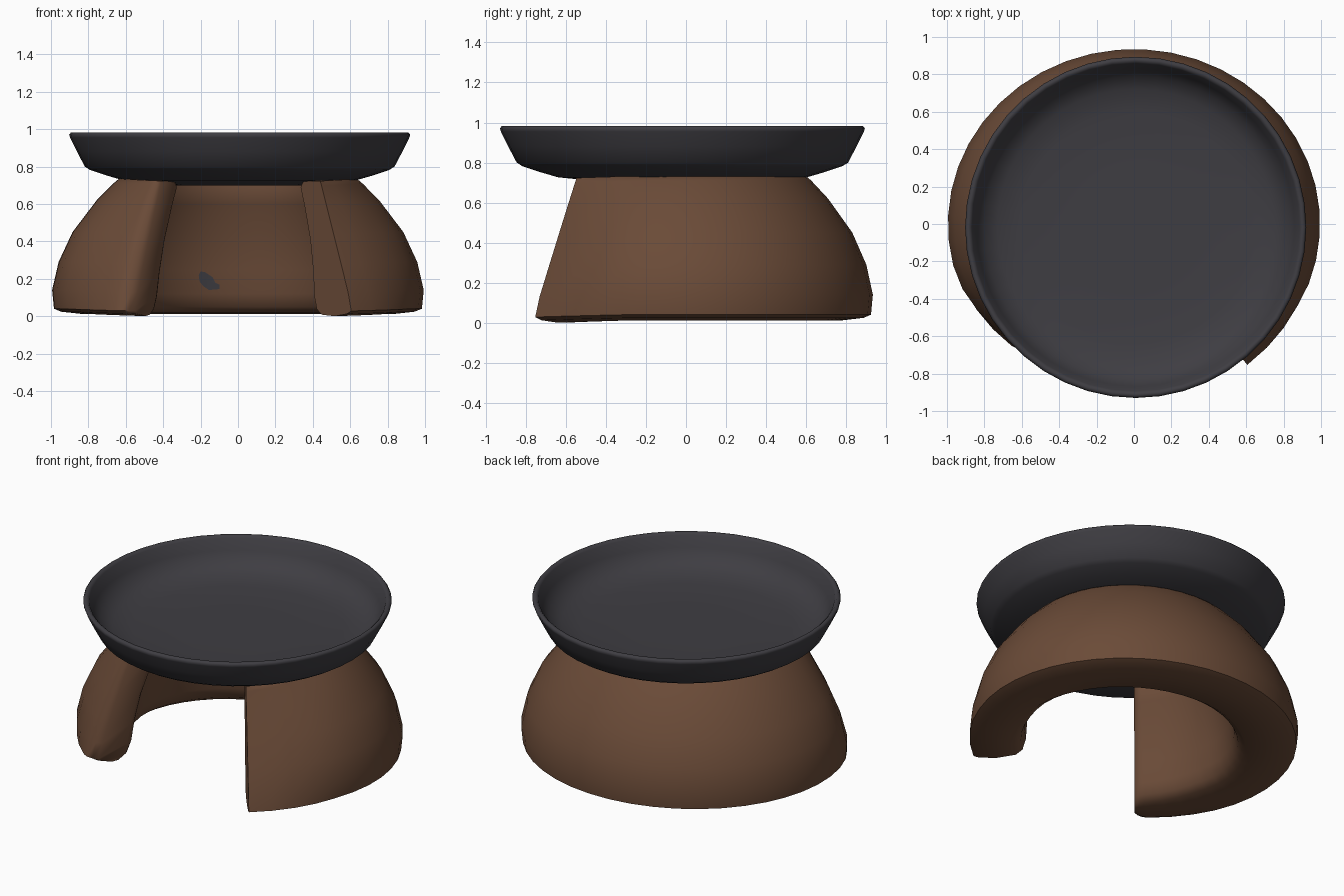
import bpy, bmesh, math

if "Cube" in bpy.data.objects:
    bpy.data.objects.remove(bpy.data.objects["Cube"])


def material(name, rgb):
    m = bpy.data.materials.new(name)
    m.diffuse_color = (*rgb, 1)
    m.use_nodes = True
    m.node_tree.nodes["Principled BSDF"].inputs["Base Color"].default_value = m.diffuse_color
    return m


clay = material("brown clay", (0.145, 0.07, 0.039))
iron = material("dark iron", (0.049, 0.047, 0.055))


def finish(name, bm, mat, angle):
    bmesh.ops.recalc_face_normals(bm, faces=bm.faces)
    me = bpy.data.meshes.new(name)
    bm.to_mesh(me)
    bm.free()
    me.materials.append(mat)
    ob = bpy.data.objects.new(name, me)
    bpy.context.collection.objects.link(ob)
    bpy.ops.object.select_all(action='DESELECT')
    ob.select_set(True)
    bpy.context.view_layer.objects.active = ob
    bpy.ops.object.shade_smooth_by_angle(angle=math.radians(angle))
    return ob


# Wall cross-section (radius, height): outside going up, then inside going down
OUTER = [(0.84, 0.012), (0.95, 0.024), (0.99, 0.04), (1.0, 0.14), (0.965, 0.29),
         (0.89, 0.45), (0.76, 0.62), (0.67, 0.71), (0.64, 0.735)]
INNER = [(0.51, 0.735), (0.49, 0.70), (0.53, 0.60), (0.59, 0.42), (0.625, 0.25),
         (0.64, 0.12), (0.665, 0.05), (0.71, 0.02)]
SX, SY = 0.995, 0.935
GAP = math.radians(36.5)


def inner_r(r, z, a):
    """Inner radius: the wall is thicker at the back."""
    return r - max(0, -math.cos(a)) * (0.055 - 0.04 * z)


def wall_section(a, shrink=1.0):
    """Section at angle a measured from the front, straighter near the opening."""
    right = a < math.pi
    near = max(0, 1 - (min(a, math.tau - a) - GAP) / 0.6)
    out = []
    for i, (r, z) in enumerate(OUTER + INNER):
        if i < len(OUTER):
            foot, top = (1.02, 0.735) if right else (0.96, 0.70)
            line = foot + (top - foot) * max(0, z - 0.045) / 0.69
            line -= max(0, 1.0 - r) if z < 0.045 else 0
            r += (line - r) * near
        else:
            r = inner_r(r, z, a) + near * (0.035 + (0.05 * z if right else -0.04 * z))
        centre = 0.80 - 0.26 * z
        r = centre + (r - centre) * shrink
        out.append((SX * r * math.sin(a), -SY * r * math.cos(a),
                    max(0.0, z - 0.012 * near)))
    return out


# Horseshoe clay stove, square end on the right and rounded end on the left
bm = bmesh.new()
N = 34
start, stop = GAP + 0.01, math.tau - GAP - 0.12
sections = [wall_section(start + (stop - start) * i / N) for i in range(N + 1)]
for t in (25, 50, 75):
    t = math.radians(t)
    sections.append(wall_section(stop + 0.09 * math.sin(t), 0.5 + 0.5 * math.cos(t)))
rings = [[bm.verts.new(p) for p in s] for s in sections]
for a, b in zip(rings, rings[1:]):
    for i in range(len(a)):
        j = (i + 1) % len(a)
        bm.faces.new((a[i], a[j], b[j], b[i]))
for ring in (rings[0], rings[-1]):
    n = len(ring)
    # strips across the end, outside to inside
    pairs = list(zip(range(0, n // 2), range(n - 1, n // 2, -1)))
    for (i, j), (k, l) in zip(pairs, pairs[1:]):
        bm.faces.new((ring[i], ring[k], ring[l], ring[j]))
    i, j = pairs[-1]
    bm.faces.new([ring[q] for q in range(i, j + 1)])
finish("stove_wall", bm, clay, 60)

# Shallow round pan
PAN = [(0.35, 0.70), (0.62, 0.726), (0.71, 0.752), (0.80, 0.782), (0.828, 0.80),
       (0.87, 0.88), (0.907, 0.955), (0.912, 0.97), (0.903, 0.982), (0.888, 0.982),
       (0.876, 0.97), (0.85, 0.90), (0.81, 0.84), (0.74, 0.80), (0.62, 0.78), (0.35, 0.772)]
bm = bmesh.new()
S = 44
rings = [[bm.verts.new((0.009 + r * math.cos(math.tau * i / S),
                        -0.018 + r * math.sin(math.tau * i / S), z))
          for i in range(S)] for r, z in PAN]
for a, b in zip(rings, rings[1:]):
    for i in range(S):
        j = (i + 1) % S
        bm.faces.new((a[i], a[j], b[j], b[i]))
bm.faces.new(rings[0])
bm.faces.new(rings[-1])
finish("pan", bm, iron, 60)


# Small soot mark on the inner back wall
def inner_y(x, z):
    for (r0, z0), (r1, z1) in zip(INNER, INNER[1:]):
        if z1 <= z <= z0:
            r = r1 + (r0 - r1) * (z - z1) / (z0 - z1)
            a = math.pi - math.asin(x / SX / r)
            return -SY * inner_r(r, z, a) * math.cos(a)


bm = bmesh.new()
MARK = [(-0.2, 0.24), (-0.175, 0.235), (-0.135, 0.208), (-0.122, 0.18), (-0.098, 0.168),
        (-0.1, 0.145), (-0.155, 0.14), (-0.185, 0.16), (-0.205, 0.185), (-0.21, 0.22)]
ring = [bm.verts.new((x, inner_y(x, z) - 0.007, z)) for x, z in MARK]
mid = bm.verts.new((-0.158, inner_y(-0.158, 0.185) - 0.007, 0.185))
for i in range(len(ring)):
    bm.faces.new((mid, ring[i], ring[(i + 1) % len(ring)]))
ob = finish("soot_mark", bm, iron, 30)
if ob.data.polygons[0].normal.y > 0:
    ob.data.flip_normals()
